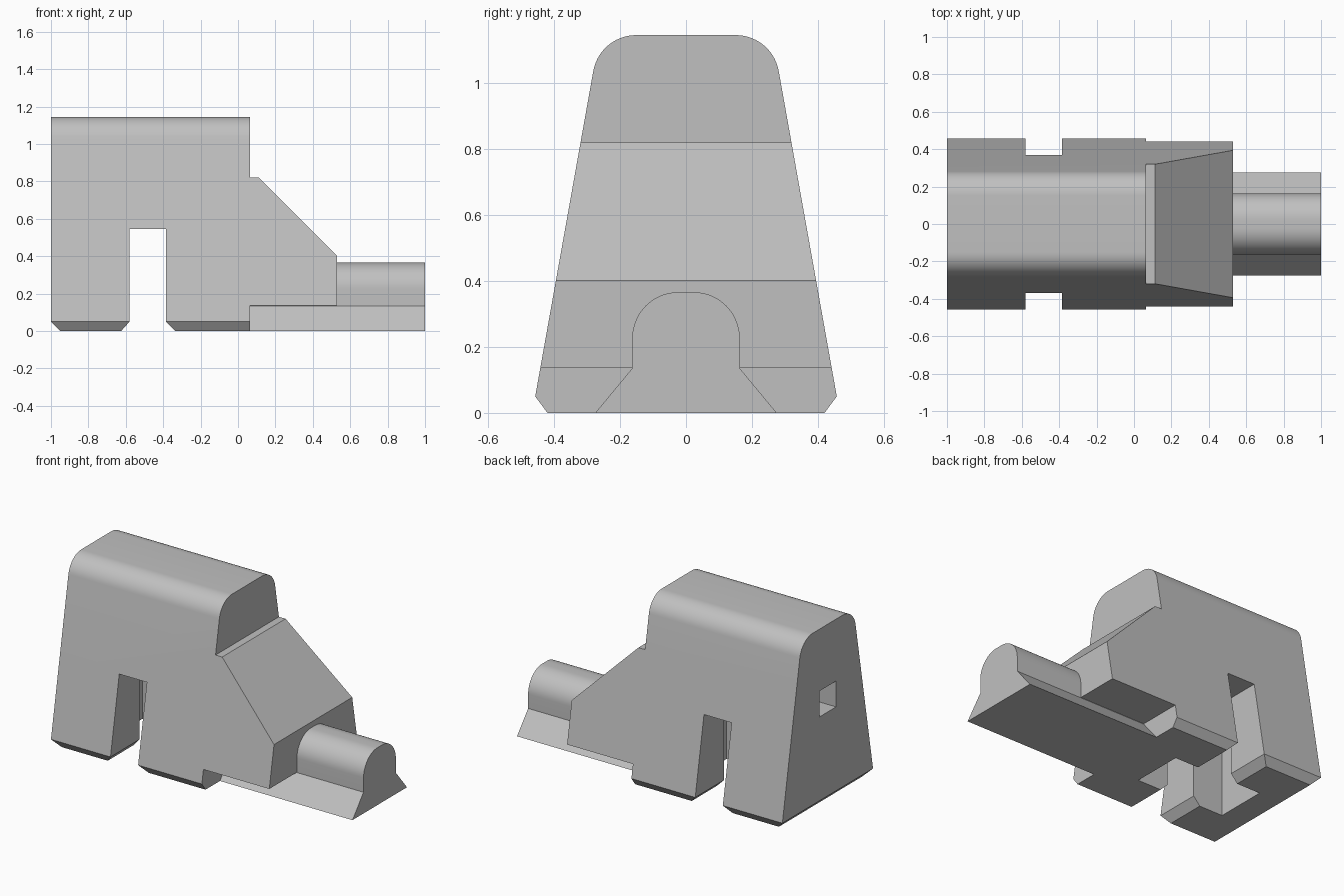
import bpy
import bmesh
import math

if "Cube" in bpy.data.objects:
    bpy.data.objects.remove(bpy.data.objects["Cube"], do_unlink=True)

grey = bpy.data.materials.new("plain_grey")
grey.use_nodes = True
COLOUR = (0.53, 0.53, 0.53, 1)
grey.diffuse_color = COLOUR
grey.node_tree.nodes["Principled BSDF"].inputs["Base Color"].default_value = COLOUR


def prism(name, outline, place, start, end):
    """Extrude a 2D outline between two depths; place maps (u, v, depth) to xyz."""
    bm = bmesh.new()
    a = [bm.verts.new(place(u, v, start)) for u, v in outline]
    b = [bm.verts.new(place(u, v, end)) for u, v in outline]
    bm.faces.new(a)
    bm.faces.new(b[::-1])
    for i in range(len(a)):
        j = (i + 1) % len(a)
        bm.faces.new((a[j], a[i], b[i], b[j]))
    bmesh.ops.recalc_face_normals(bm, faces=bm.faces)
    mesh = bpy.data.meshes.new(name)
    bm.to_mesh(mesh)
    bm.free()
    mesh.materials.append(grey)
    obj = bpy.data.objects.new(name, mesh)
    bpy.context.collection.objects.link(obj)
    return obj


def along_x(u, v, d):
    return (d, u, v)


def along_y(u, v, d):
    return (u, d, v)


def box(name, x0, x1, half_y, z0, z1):
    return prism(name, [(x0, z0), (x1, z0), (x1, z1), (x0, z1)], along_y, -half_y, half_y)


def arc(cy, cz, r, first, last, steps=14):
    angles = [math.radians(first + (last - first) * i / steps) for i in range(steps + 1)]
    return [(cy + r * math.cos(t), cz + r * math.sin(t)) for t in angles]


def mirrored(half):
    return half + [(-y, z) for y, z in reversed(half)]


def combine(target, tool, operation):
    tool.hide_render = True
    mod = target.modifiers.new(tool.name, 'BOOLEAN')
    mod.object, mod.operation, mod.solver = tool, operation, 'EXACT'
    bpy.context.view_layer.objects.active = target
    bpy.ops.object.modifier_apply(modifier=mod.name)
    bpy.data.objects.remove(tool, do_unlink=True)


# Tapered body section with rounded top and chamfered foot
section = mirrored([(0.42, 0), (0.457, 0.05)] + arc(0.151, 1.013, 0.132, 10, 90))
body = prism("slotted_body", section, along_x, -1, 0.6)

# Side silhouette: two chamfered feet, slot, overhang, slope and step
silhouette = [(-1, 1.3), (-1, 0.05), (-0.95, 0), (-0.625, 0), (-0.58, 0.05),
              (-0.58, 0.545), (-0.385, 0.545), (-0.385, 0.05), (-0.335, 0),
              (0.065, 0), (0.065, 0.137), (0.53, 0.137), (0.53, 0.402),
              (0.112, 0.82), (0.065, 0.82), (0.065, 1.3)]
combine(body, prism("silhouette", silhouette, along_y, -1, 1), 'INTERSECT')

# Dovetail rail with an arched bar on top
rail = mirrored([(0.275, 0), (0.163, 0.135)] + arc(0.023, 0.226, 0.14, 0, 90))
combine(body, prism("rail", rail, along_x, 0, 1), 'UNION')

# Pocket open underneath and the square window in the end wall
combine(body, box("pocket", -0.79, -0.17, 0.165, -0.2, 0.76), 'DIFFERENCE')
combine(body, box("window", -1.2, -0.75, 0.085, 0.585, 0.75), 'DIFFERENCE')

bpy.ops.object.select_all(action='DESELECT')
body.select_set(True)
bpy.context.view_layer.objects.active = body
bpy.ops.object.shade_smooth_by_angle(angle=math.radians(25))
